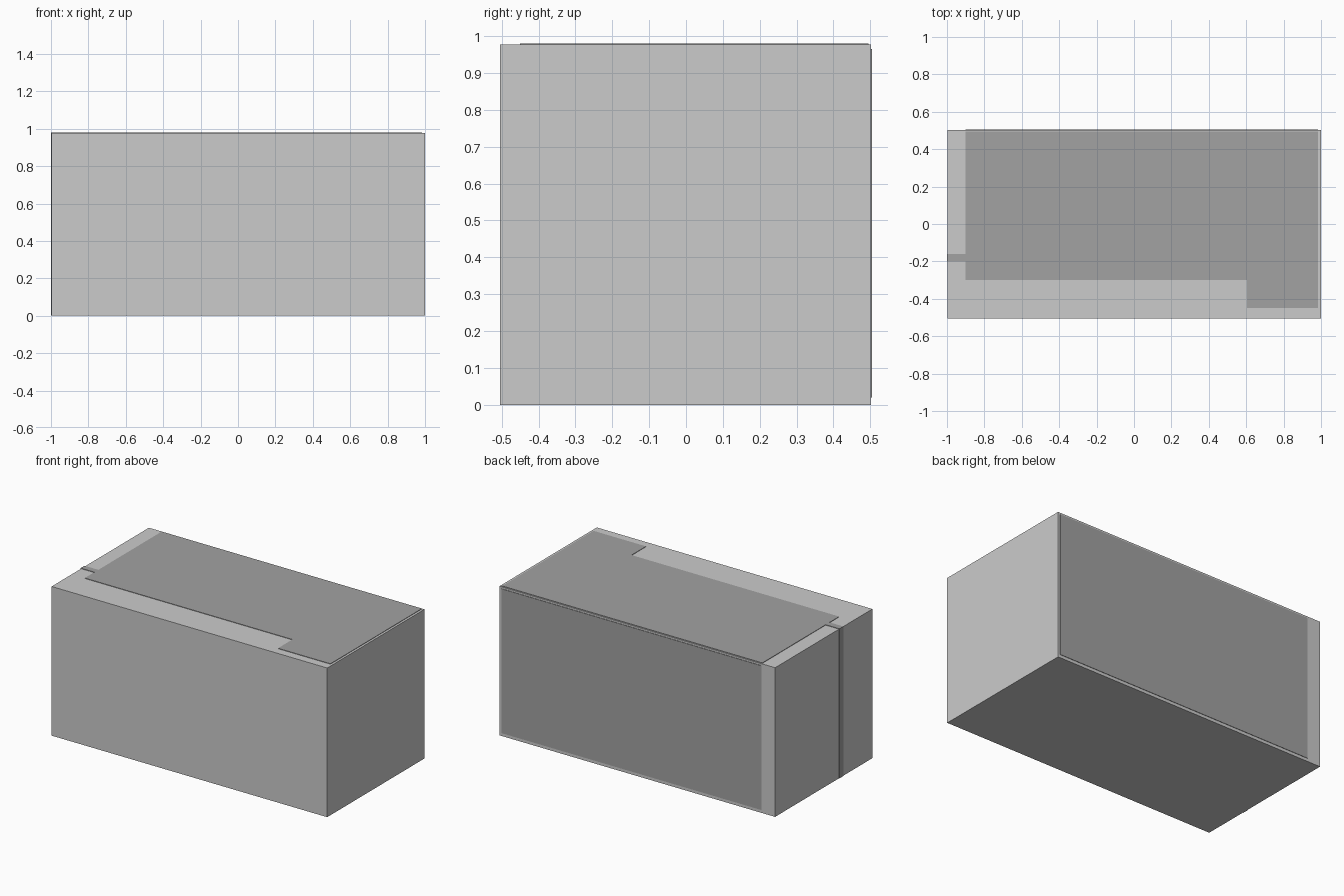
import bpy, bmesh
from mathutils import Vector

if "Cube" in bpy.data.objects:
    bpy.data.objects.remove(bpy.data.objects["Cube"])

T = 0.003  # thickness of the raised panels
HEIGHT = 0.977
BACK = 0.505 - T
LEFT = -1.0 + T

dark = bpy.data.materials.new("dark_grey")
dark.diffuse_color = (0.36, 0.36, 0.36, 1)
dark.use_nodes = True
dark.node_tree.nodes["Principled BSDF"].inputs["Base Color"].default_value = dark.diffuse_color


def prism(name, outline, push, mat=None):
    """Solid made by extruding a flat outline along a vector."""
    bm = bmesh.new()
    face = bm.faces.new([bm.verts.new(p) for p in outline])
    ext = bmesh.ops.extrude_face_region(bm, geom=[face], use_keep_orig=True)
    verts = [g for g in ext["geom"] if isinstance(g, bmesh.types.BMVert)]
    bmesh.ops.translate(bm, verts=verts, vec=Vector(push))
    bmesh.ops.recalc_face_normals(bm, faces=bm.faces)
    mesh = bpy.data.meshes.new(name)
    bm.to_mesh(mesh)
    bm.free()
    obj = bpy.data.objects.new(name, mesh)
    bpy.context.collection.objects.link(obj)
    if mat:
        mesh.materials.append(mat)
    return obj


# Main block
prism("body", [(LEFT, -0.505, 0), (1, -0.505, 0), (1, BACK, 0), (LEFT, BACK, 0)],
      (0, 0, HEIGHT))

# Stepped panel on top, with a tab reaching the left edge
top = [(-0.9, 0.495), (-0.9, -0.16), (-1, -0.16), (-1, -0.20), (-0.9, -0.20),
       (-0.9, -0.30), (0.605, -0.30), (0.605, -0.45), (0.985, -0.45), (0.985, 0.495)]
prism("top_panel", [(x, y, HEIGHT) for x, y in top], (0, 0, T), dark)

# Rectangular panel on the back
prism("back_panel", [(x, BACK, z) for x, z in
                     ((-0.9, 0.02), (0.985, 0.02), (0.985, 0.965), (-0.9, 0.965))],
      (0, T, 0), dark)

# Narrow upright strip on the left side, continuing the tab
prism("side_strip", [(LEFT, y, z) for y, z in
                     ((-0.20, 0), (-0.16, 0), (-0.16, HEIGHT), (-0.20, HEIGHT))],
      (-T, 0, 0), dark)
